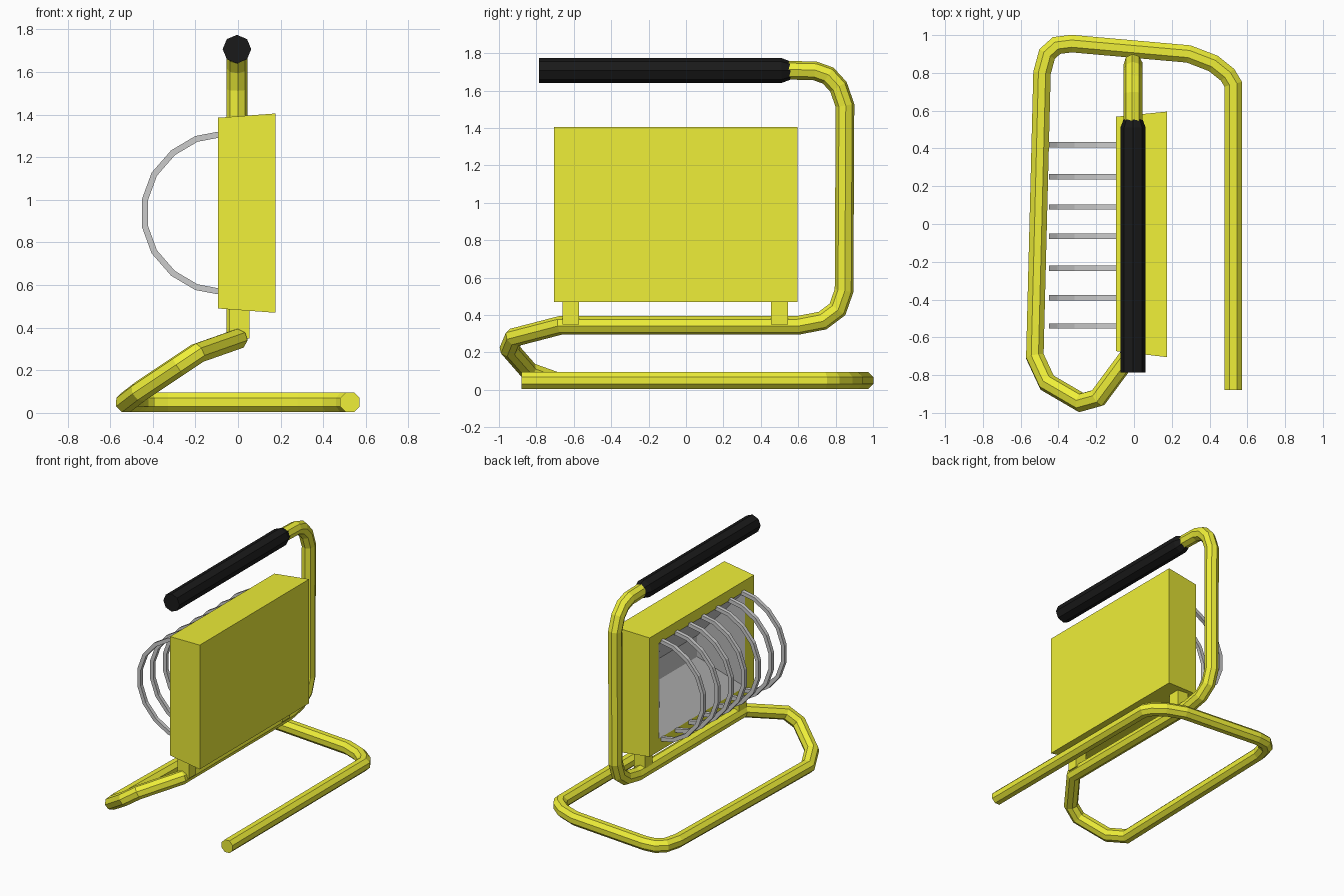
import bpy, bmesh, math
from mathutils import Vector

if "Cube" in bpy.data.objects:
    bpy.data.objects.remove(bpy.data.objects["Cube"])


def material(name, rgb):
    m = bpy.data.materials.new(name)
    m.diffuse_color = (*rgb, 1)
    m.use_nodes = True
    m.node_tree.nodes["Principled BSDF"].inputs["Base Color"].default_value = m.diffuse_color
    return m


YELLOW = material("yellow_paint", (0.86, 0.86, 0.04))
BLACK = material("black_rubber", (0.01, 0.01, 0.01))


def loft(name, rings, mat=None, cap_start=True, cap_end=True, outward=True):
    """Skin a list of equal-length point rings."""
    bm = bmesh.new()
    loops = [[bm.verts.new(p) for p in ring] for ring in rings]
    n = len(loops[0])
    for a, b in zip(loops, loops[1:]):
        for i in range(n):
            j = (i + 1) % n
            bm.faces.new((a[i], a[j], b[j], b[i]))
    if cap_start:
        bm.faces.new(loops[0][::-1])
    if cap_end:
        bm.faces.new(loops[-1])
    if outward:
        bmesh.ops.recalc_face_normals(bm, faces=bm.faces)
    me = bpy.data.meshes.new(name)
    bm.to_mesh(me)
    bm.free()
    ob = bpy.data.objects.new(name, me)
    bpy.context.collection.objects.link(ob)
    if mat:
        me.materials.append(mat)
    return ob


def sweep(name, path, radius, sides, mat=None):
    """Tube along a path, mitred at every bend."""
    pts = [Vector(p) for p in path]
    dirs = [(b - a).normalized() for a, b in zip(pts, pts[1:])]
    u = dirs[0].cross((0, 0, 1)).normalized()
    v = dirs[0].cross(u)
    ring = []
    for i in range(sides):
        a = 2 * math.pi * (i + 0.5) / sides
        ring.append(pts[0] + radius * (math.cos(a) * u + math.sin(a) * v))
    rings = [ring]
    for k in range(1, len(pts)):
        d = dirs[k - 1]
        normal = d + dirs[min(k, len(dirs) - 1)]
        ring = [p + d * ((pts[k] - p).dot(normal) / d.dot(normal)) for p in ring]
        rings.append(ring)
    return loft(name, rings, mat)


def rect(x, y0, y1, z0, z1):
    return [(x, y0, z0), (x, y1, z0), (x, y1, z1), (x, y0, z1)]


# Bent tube frame: floor loop, rise to the rail, rear post, handle stub
X = -0.005
sweep("tube_frame", [
    (0.525, -0.88, 0.05), (0.525, 0.74, 0.05), (0.495, 0.79, 0.05),
    (0.42, 0.85, 0.05), (0.29, 0.9, 0.05), (-0.33, 0.955, 0.05),
    (-0.41, 0.945, 0.05), (-0.46, 0.9, 0.05), (-0.487, 0.8, 0.05),
    (-0.525, -0.7, 0.05), (-0.46, -0.84, 0.1), (-0.28, -0.945, 0.22),
    (-0.19, -0.92, 0.28), (X, -0.67, 0.345),
    (X, 0.6, 0.345), (X, 0.73, 0.37), (X, 0.81, 0.43), (X, 0.845, 0.53),
    (X, 0.85, 1.52), (X, 0.815, 1.62), (X, 0.76, 1.68), (X, 0.69, 1.705),
    (X, 0.5, 1.71)], 0.05, 8, YELLOW)

# Handle grip with a tapered rear end
loft("handle_grip", [
    [(X + r * math.cos(i * math.pi / 4), y, 1.707 + r * math.sin(i * math.pi / 4))
     for i in range(8)]
    for y, r in ((-0.785, 0.067), (0.51, 0.067), (0.56, 0.048))], BLACK)

# Heater housing, wider at the back panel, with a rimmed opening on the left
opening = rect(-0.095, -0.565, 0.46, 0.585, 1.305)
loft("housing", [
    rect(0.175, -0.705, 0.595, 0.47, 1.405),
    rect(-0.095, -0.673, 0.568, 0.49, 1.385),
    opening], YELLOW, cap_end=False)

# Grey reflector sloping back inside the housing
loft("reflector", [opening, rect(0.1, -0.275, 0.17, 0.87, 1.03)],
     cap_start=False, outward=False)

# Guard wires bowed out over the opening
half = [(-0.06, 0.37), (-0.1, 0.366), (-0.195, 0.348), (-0.305, 0.283),
        (-0.393, 0.182), (-0.437, 0.062)]
arc = [(x, 0.938 + h) for x, h in half] + [(x, 0.938 - h) for x, h in half[::-1]]
for i, y in enumerate((0.42, 0.25, 0.09, -0.065, -0.235, -0.39, -0.54)):
    sweep(f"guard_wire_{i + 1}", [(x, y, z) for x, z in arc], 0.02, 4)

# Brackets joining the housing to the rail
for name, y0, y1 in (("front_bracket", -0.66, -0.573), ("rear_bracket", 0.455, 0.545)):
    loft(name, [rect(x, y0, y1, 0.35, 0.5) for x in (-0.04, 0.053)], YELLOW)
